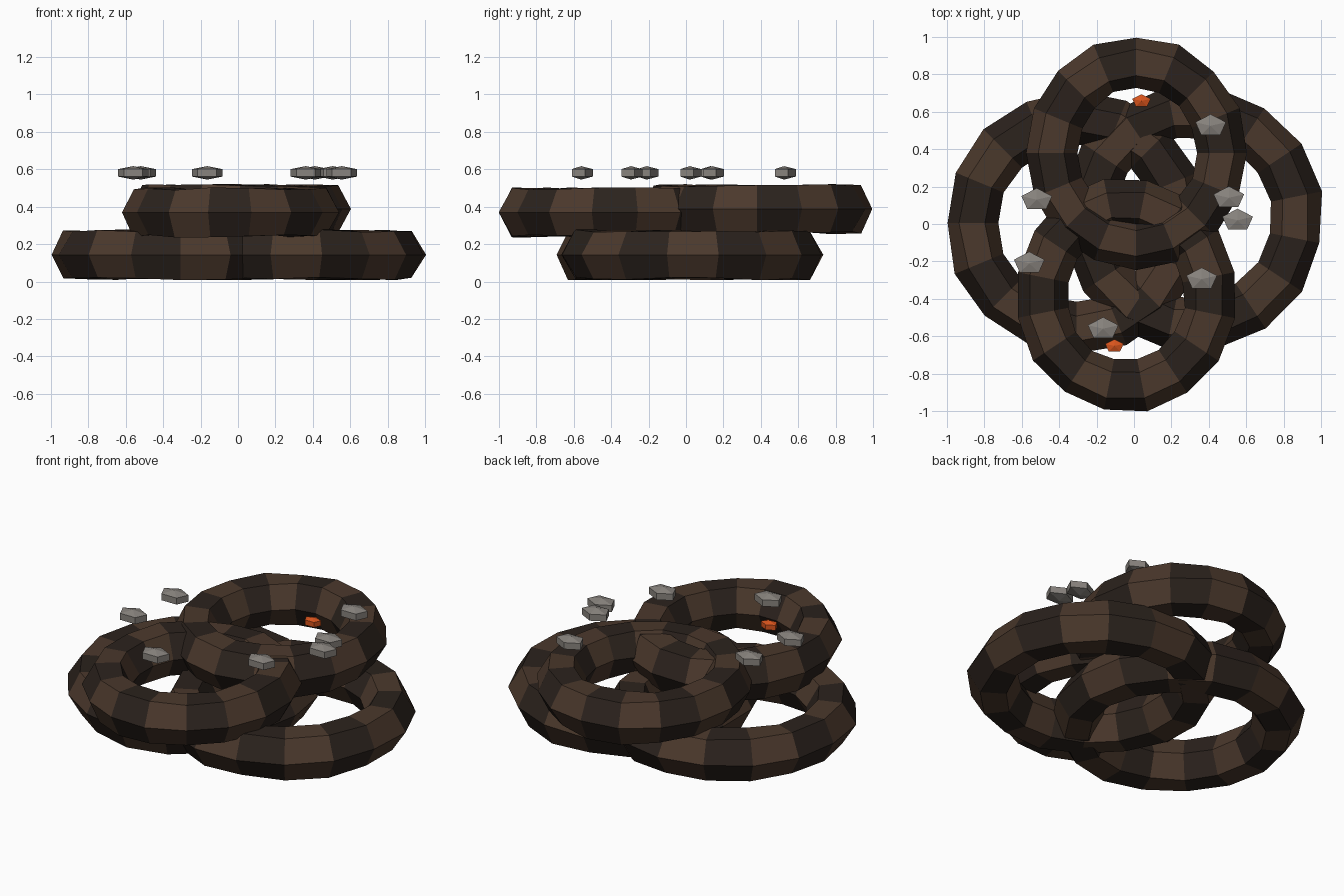
import bpy, bmesh, random
from math import sin, cos, pi

if "Cube" in bpy.data.objects:
    bpy.data.objects.remove(bpy.data.objects["Cube"])

random.seed(4)


def material(name, rgb):
    m = bpy.data.materials.new(name)
    m.diffuse_color = (*rgb, 1)
    m.use_nodes = True
    m.node_tree.nodes["Principled BSDF"].inputs["Base Color"].default_value = m.diffuse_color
    return m


BARK = material("brown", (0.07, 0.04, 0.025))
DARK = material("dark_brown", (0.024, 0.016, 0.012))
STONE = material("grey_stone", (0.25, 0.23, 0.21))
EMBER = material("orange_ember", (0.70, 0.09, 0.012))


def finish(name, bm, mats):
    bmesh.ops.recalc_face_normals(bm, faces=bm.faces[:])
    me = bpy.data.meshes.new(name)
    bm.to_mesh(me)
    bm.free()
    for m in mats:
        me.materials.append(m)
    ob = bpy.data.objects.new(name, me)
    bpy.context.collection.objects.link(ob)
    return ob


def ring(name, centre, radii, minor, phase, brown, n=16, sides=6):
    """Lumpy low-poly torus with alternating coloured segments."""
    bm = bmesh.new()
    loops = []
    for i in range(n):
        a = 2 * pi * (i + phase) / n
        loop = []
        for j in range(sides):
            b = 2 * pi * j / sides
            r = minor * random.uniform(0.94, 1.06)
            d = 0.94 * r * cos(b)
            loop.append(bm.verts.new((centre[0] + (radii[0] + d) * cos(a),
                                      centre[1] + (radii[1] + d) * sin(a),
                                      centre[2] + r * sin(b))))
        loops.append(loop)
    for i in range(n):
        p, q = loops[i], loops[(i + 1) % n]
        for j in range(sides):
            k = (j + 1) % sides
            f = bm.faces.new((p[j], q[j], q[k], p[k]))
            f.material_index = 0 if i % 2 == brown else 1
    return finish(name, bm, (BARK, DARK))


def pebble(name, x, y, z, sx, sy, sz, mat):
    """Flat five-sided chip with low pointed caps, one corner to the back."""
    bm = bmesh.new()
    rows = [[bm.verts.new((x + sx * cos(pi / 2 + 2 * pi * i / 5),
                           y + sy * sin(pi / 2 + 2 * pi * i / 5), z + s * sz * 0.55))
             for i in range(5)] for s in (-1, 1)]
    poles = [bm.verts.new((x, y, z + s * sz)) for s in (-1, 1)]
    for i in range(5):
        k = (i + 1) % 5
        bm.faces.new((rows[0][i], rows[0][k], rows[1][k], rows[1][i]))
        for row, pole in zip(rows, poles):
            bm.faces.new((row[i], row[k], pole))
    return finish(name, bm, (mat,))


# Two lower rings crossing each other, two upper rings stacked across them
ring("lower_ring_left", (-0.308, 0.005, 0.143), (0.557, 0.563), 0.148, 0.0, 0)
ring("lower_ring_right", (0.312, 0.035, 0.143), (0.56, 0.568), 0.148, -0.5, 0)
ring("upper_ring_back", (0.012, 0.38, 0.388), (0.455, 0.485), 0.146, 0.0, 1)
ring("upper_ring_front", (-0.045, -0.38, 0.37), (0.455, 0.49), 0.146, -0.5, 1)

# Grey stones floating just above the rings
for x, y in ((0.41, 0.525), (0.507, 0.14), (0.554, 0.02), (0.362, -0.295),
             (-0.165, -0.56), (-0.56, -0.21), (-0.52, 0.13)):
    pebble("stone", x, y, 0.581, 0.086, 0.062, 0.036, STONE)

# Glowing embers inside the ring openings
for x, y in ((0.04, 0.658), (0.335, 0.55), (-0.105, -0.652)):
    pebble("ember", x, y, 0.372, 0.052, 0.036, 0.028, EMBER)
